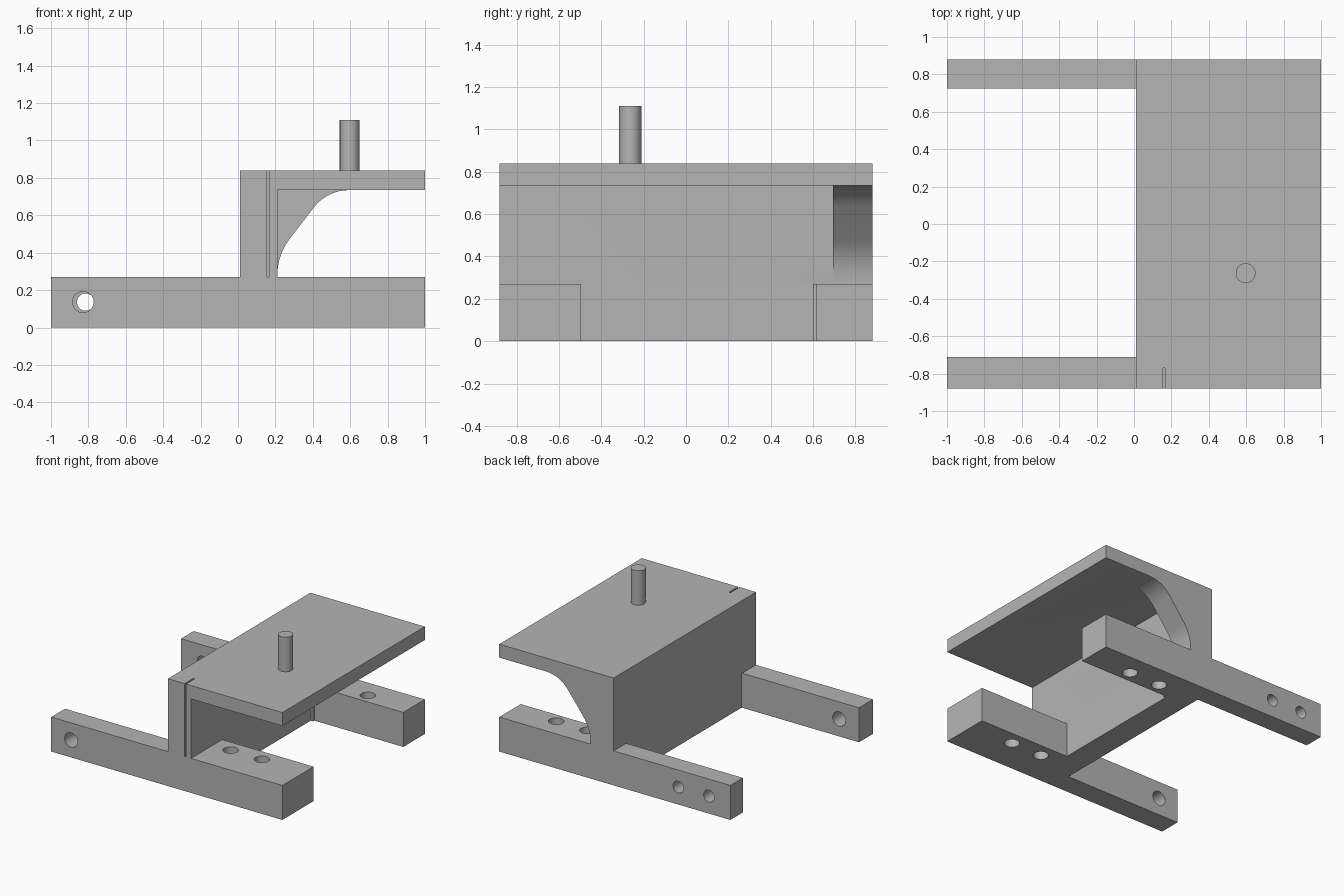
import bpy
import bmesh
from math import pi
from mathutils import Matrix, Vector

old = bpy.data.objects.get("Cube")
if old:
    bpy.data.objects.remove(old, do_unlink=True)

GREY = (0.46, 0.46, 0.46, 1.0)
mat = bpy.data.materials.new("plain grey")
mat.use_nodes = True
mat.diffuse_color = GREY
mat.node_tree.nodes["Principled BSDF"].inputs["Base Color"].default_value = GREY


def make_object(name, bm):
    bmesh.ops.recalc_face_normals(bm, faces=bm.faces)
    mesh = bpy.data.meshes.new(name)
    bm.to_mesh(mesh)
    bm.free()
    mesh.materials.append(mat)
    ob = bpy.data.objects.new(name, mesh)
    bpy.context.collection.objects.link(ob)
    return ob


def extrude_outline(name, points, start, end, axis):
    """Extrude a closed outline along Y (points are x, z) or Z (points are x, y)."""
    bm = bmesh.new()
    if axis == "Y":
        verts = [bm.verts.new((a, start, b)) for a, b in points]
        offset = Vector((0, end - start, 0))
    else:
        verts = [bm.verts.new((a, b, start)) for a, b in points]
        offset = Vector((0, 0, end - start))
    face = bm.faces.new(verts)
    result = bmesh.ops.extrude_face_region(bm, geom=[face])
    moved = [g for g in result["geom"] if isinstance(g, bmesh.types.BMVert)]
    bmesh.ops.translate(bm, verts=moved, vec=offset)
    return make_object(name, bm)


def cylinder(name, centre, radius, depth, along_y=False):
    bm = bmesh.new()
    matrix = Matrix.Translation(centre)
    if along_y:
        matrix = matrix @ Matrix.Rotation(pi / 2, 4, "X")
    bmesh.ops.create_cone(bm, cap_ends=True, segments=40, radius1=radius,
                          radius2=radius, depth=depth, matrix=matrix)
    return make_object(name, bm)


def activate(ob):
    bpy.ops.object.select_all(action="DESELECT")
    ob.select_set(True)
    bpy.context.view_layer.objects.active = ob


def combine(target, other, operation):
    """Apply a boolean and drop the helper."""
    activate(target)
    mod = target.modifiers.new("boolean", "BOOLEAN")
    mod.operation = operation
    mod.solver = "EXACT"
    mod.object = other
    bpy.ops.object.modifier_apply(modifier=mod.name)
    bpy.data.objects.remove(other, do_unlink=True)


def bezier(p0, p1, p2, steps=8):
    """Points of a quadratic curve from p0 to p2."""
    p0, p1, p2 = Vector(p0), Vector(p1), Vector(p2)
    ts = [i / steps for i in range(steps + 1)]
    return [tuple(p0 * (1 - t) ** 2 + p1 * 2 * t * (1 - t) + p2 * t * t) for t in ts]


SIDE = 0.88
RAIL_TOP = 0.27
WALL_BACK, WALL_FRONT = 0.01, 0.21
PLATE_LOW, PLATE_TOP = 0.735, 0.84

# Base: two long rails with wider arms, joined by a cross member
base_plan = [
    (-1, -SIDE), (1, -SIDE), (1, -0.495), (WALL_FRONT, -0.495),
    (WALL_FRONT, 0.6), (0.23, 0.6), (0.23, 0.615), (1, 0.615),
    (1, SIDE), (-1, SIDE), (-1, 0.725), (0.015, 0.725),
    (0.015, -0.71), (-1, -0.71),
]
bracket = extrude_outline("bracket_body", base_plan, 0, RAIL_TOP, "Z")

# Upright wall and overhanging top plate
wall_profile = [
    (WALL_BACK, RAIL_TOP), (WALL_BACK, PLATE_TOP), (1, PLATE_TOP),
    (1, PLATE_LOW), (WALL_FRONT, PLATE_LOW), (WALL_FRONT, RAIL_TOP),
]
wall = extrude_outline("wall_and_plate", wall_profile, -SIDE, SIDE, "Y")
combine(bracket, wall, "UNION")

# Curved gusset under the plate
gusset_profile = (
    bezier((WALL_FRONT, 0.28), (0.212, 0.39), (0.275, 0.472))
    + bezier((0.4, 0.635), (0.475, 0.735), (0.6, PLATE_LOW))
    + [(0.6, 0.75), (0.2, 0.75), (0.2, 0.28)]
)
gusset = extrude_outline("gusset", gusset_profile, 0.695, SIDE, "Y")
combine(bracket, gusset, "UNION")

# Thin slit in the front end of the wall
slit_plan = [(0.154, -1), (0.166, -1), (0.166, -0.77), (0.154, -0.77)]
combine(bracket, extrude_outline("slit", slit_plan, RAIL_TOP, 1, "Z"), "DIFFERENCE")

# Vertical bolt holes in the arms
for y in (-0.605, 0.705):
    for x in (0.36, 0.63):
        hole = cylinder("arm_hole", (x, y, 0.13), 0.055, 0.5)
        combine(bracket, hole, "DIFFERENCE")

# Cross holes near the rail ends
for x, y, radius in ((-0.828, -0.8, 0.056), (-0.815, 0.8, 0.046), (-0.55, 0.8, 0.046)):
    hole = cylinder("rail_hole", (x, y, 0.136), radius, 0.4, along_y=True)
    combine(bracket, hole, "DIFFERENCE")

# Pin standing on the plate
pin = cylinder("pin", (0.597, -0.263, 0.97), 0.053, 0.28)

for ob in (bracket, pin):
    activate(ob)
    bpy.ops.object.shade_smooth_by_angle(angle=pi / 6)
